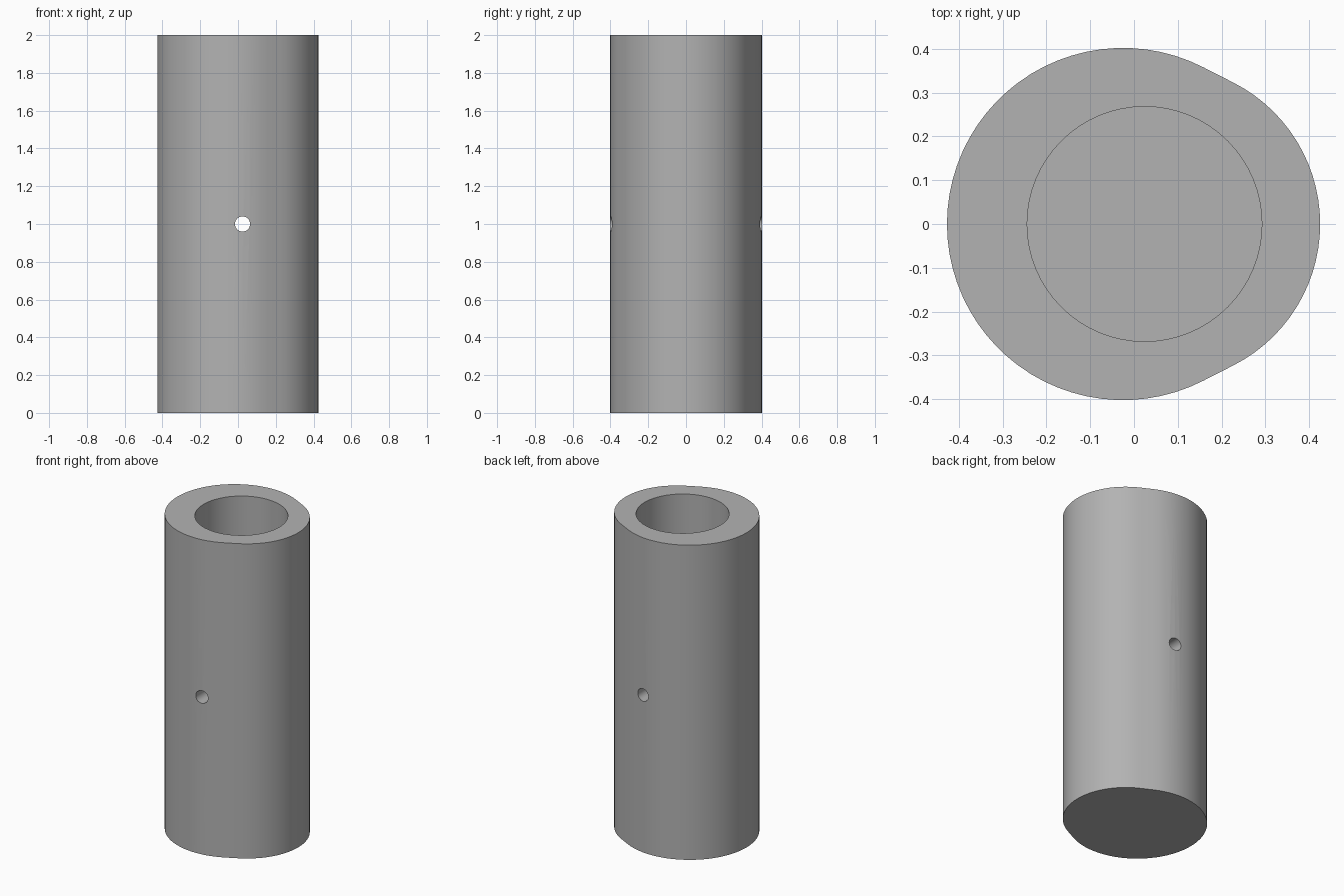
import bpy, bmesh
from math import acos, cos, sin, pi

cube = bpy.data.objects.get("Cube")
if cube:
    bpy.data.objects.remove(cube, do_unlink=True)

grey = bpy.data.materials.new("plain grey")
grey.use_nodes = True
colour = (0.45, 0.45, 0.45, 1)
grey.diffuse_color = colour
grey.node_tree.nodes["Principled BSDF"].inputs["Base Color"].default_value = colour

HEIGHT, FLOOR = 2.0, 0.25
BORE_X, BORE_R, PIN_R = 0.024, 0.268, 0.04


def arc(cx, r, start, end, steps):
    """Points along an arc centred on the x axis."""
    angles = [start + (end - start) * i / steps for i in range(steps + 1)]
    return [(cx + r * cos(a), r * sin(a)) for a in angles]


def prism(name, points, z0, z1):
    """Closed upright prism from a flat outline."""
    bm = bmesh.new()
    base = bm.faces.new([bm.verts.new((x, y, z0)) for x, y in points])
    top = bmesh.ops.extrude_face_region(bm, geom=[base])["geom"]
    verts = [v for v in top if isinstance(v, bmesh.types.BMVert)]
    bmesh.ops.translate(bm, verts=verts, vec=(0, 0, z1 - z0))
    bmesh.ops.recalc_face_normals(bm, faces=bm.faces)
    mesh = bpy.data.meshes.new(name)
    bm.to_mesh(mesh)
    bm.free()
    mesh.materials.append(grey)
    obj = bpy.data.objects.new(name, mesh)
    bpy.context.collection.objects.link(obj)
    return obj


# Egg-shaped sleeve: a large and a small arc joined by tangent flats
big_x, big_r, small_x, small_r = -0.025, 0.402, 0.063, 0.362
join = acos((big_r - small_r) / (small_x - big_x))
outline = (arc(small_x, small_r, -join, join, 28)
           + arc(big_x, big_r, join, 2 * pi - join, 48))
sleeve = prism("sleeve", outline, 0, HEIGHT)

# Blind bore from the top
bore = prism("bore_cutter", arc(BORE_X, BORE_R, 0, 2 * pi, 64)[:-1], FLOOR, HEIGHT + 0.1)

# Pin hole through both walls, front to back
pin = prism("pin_cutter", arc(0, PIN_R, 0, 2 * pi, 32)[:-1], -0.6, 0.6)
pin.rotation_euler.x = pi / 2
pin.location = (BORE_X, 0, HEIGHT / 2)

bpy.ops.object.select_all(action="DESELECT")
bpy.context.view_layer.objects.active = sleeve
sleeve.select_set(True)
for cutter in (bore, pin):
    cutter.hide_render = True
    cut = sleeve.modifiers.new(cutter.name, "BOOLEAN")
    cut.operation = "DIFFERENCE"
    cut.solver = "EXACT"
    cut.object = cutter
    bpy.ops.object.modifier_apply(modifier=cut.name)
    bpy.data.objects.remove(cutter, do_unlink=True)

bpy.ops.object.shade_smooth_by_angle(angle=pi / 6)
